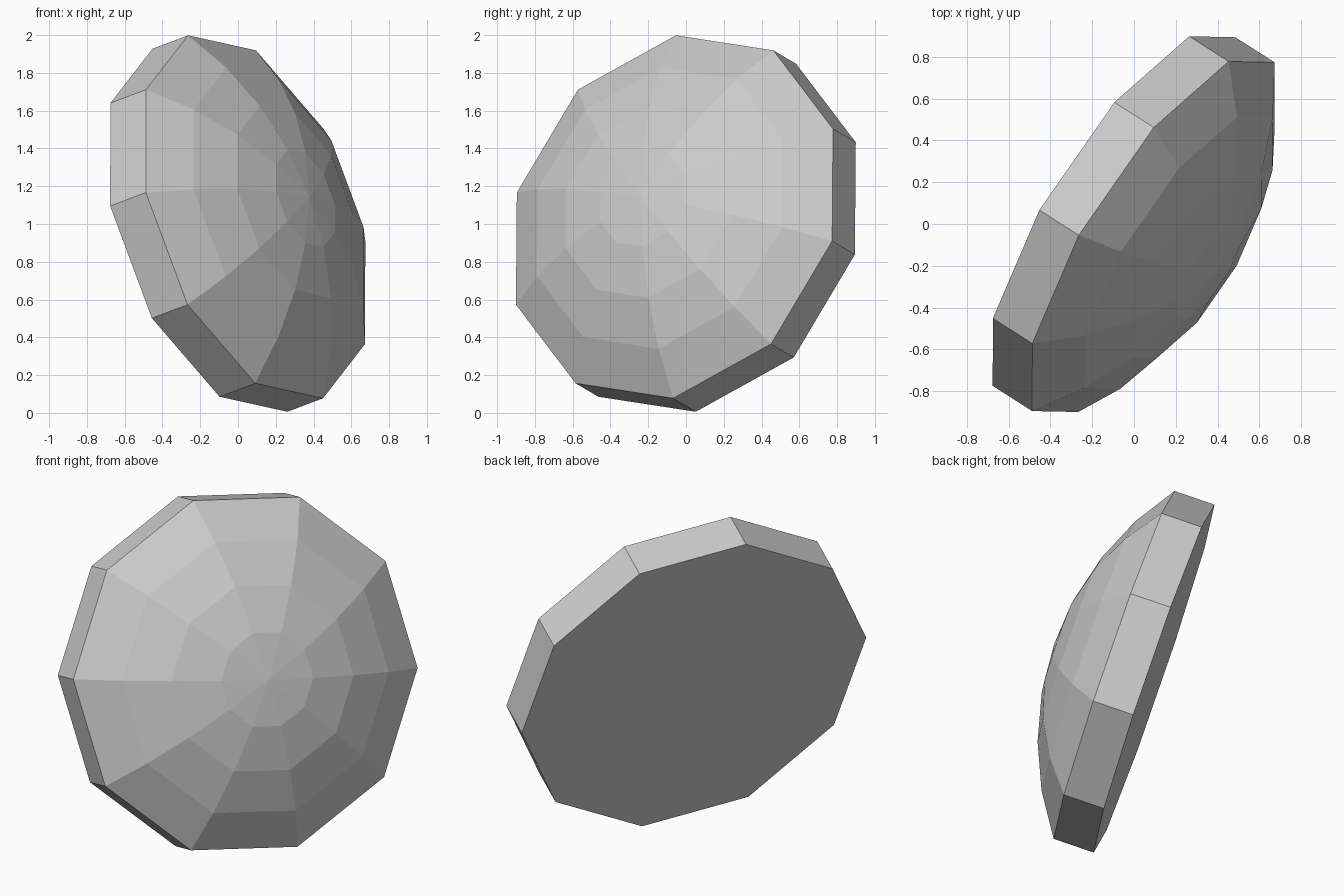
import bpy
import bmesh
from math import sin, cos, tan, atan2, pi
from mathutils import Vector, Matrix

default = bpy.data.objects.get("Cube")
if default:
    bpy.data.objects.remove(default, do_unlink=True)

SIDES = 10
RINGS = 4
RADIUS = 1.025
RIM = 0.235
HEIGHT = 0.352

# Plain grey surface
grey = bpy.data.materials.new("grey")
grey.use_nodes = True
colour = (0.6, 0.6, 0.6, 1)
grey.diffuse_color = colour
grey.node_tree.nodes["Principled BSDF"].inputs["Base Color"].default_value = colour

# Profile from the rim's back edge up the spherical cap, as (radius, height)
half = atan2(HEIGHT, RADIUS)
sphere = RADIUS / sin(2 * half)
profile = [(RADIUS, -RIM)]
for i in range(RINGS, 0, -1):
    a = 2 * half * i / RINGS
    profile.append((sphere * sin(a), HEIGHT - sphere * (1 - cos(a))))

# Faceted dome with straight rim and flat back
bm = bmesh.new()
loops = []
for r, h in profile:
    loops.append([bm.verts.new((r * cos(2 * pi * k / SIDES), r * sin(2 * pi * k / SIDES), h))
                  for k in range(SIDES)])
apex = bm.verts.new((0, 0, HEIGHT))
bm.faces.new(loops[0][::-1])
for k in range(SIDES):
    n = (k + 1) % SIDES
    for low, high in zip(loops, loops[1:]):
        bm.faces.new((low[k], low[n], high[n], high[k]))
    bm.faces.new((loops[-1][k], loops[-1][n], apex))

# Tilt the dome so that it leans on its rim
axis = Vector((0.804, -0.513, 0.303)).normalized()
side = Vector((-0.58, -0.51, 0.672))
side = (side - axis * side.dot(axis)).normalized()
turn = Matrix((side, axis.cross(side), axis)).transposed().to_4x4()
bm.transform(Matrix.Translation((0.093, -0.061, 1.038)) @ turn)
bmesh.ops.recalc_face_normals(bm, faces=bm.faces)

mesh = bpy.data.meshes.new("faceted_dome")
bm.to_mesh(mesh)
bm.free()
mesh.materials.append(grey)
dome = bpy.data.objects.new("faceted_dome", mesh)
bpy.context.collection.objects.link(dome)
